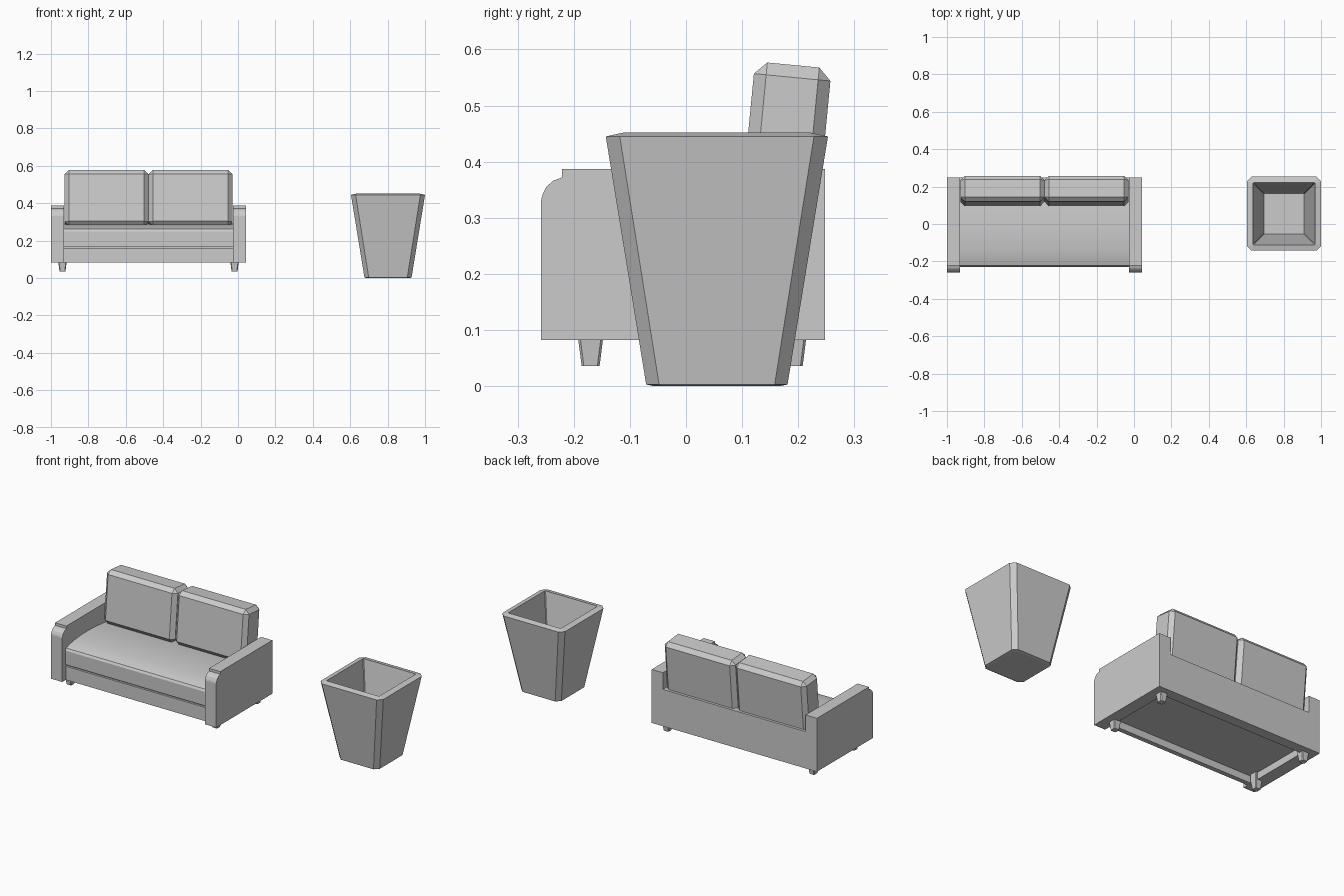
import bpy, bmesh, math
from mathutils import Matrix

if "Cube" in bpy.data.objects:
    bpy.data.objects.remove(bpy.data.objects["Cube"])

SX = -0.4785   # sofa centre in x


def finish(name, bm, smooth=None):
    bmesh.ops.recalc_face_normals(bm, faces=bm.faces)
    me = bpy.data.meshes.new(name)
    bm.to_mesh(me)
    bm.free()
    ob = bpy.data.objects.new(name, me)
    bpy.context.collection.objects.link(ob)
    if smooth:
        bpy.ops.object.select_all(action='DESELECT')
        bpy.context.view_layer.objects.active = ob
        ob.select_set(True)
        bpy.ops.object.shade_smooth_by_angle(angle=math.radians(smooth))
    return ob


def extrude_x(name, profile, x0, x1, smooth=None):
    """Extrude a (y, z) profile from x0 to x1."""
    bm = bmesh.new()
    f = bm.faces.new([bm.verts.new((x0, y, z)) for y, z in profile])
    new = bmesh.ops.extrude_face_region(bm, geom=[f])['geom']
    bmesh.ops.translate(bm, vec=(x1 - x0, 0, 0),
                        verts=[v for v in new if isinstance(v, bmesh.types.BMVert)])
    return finish(name, bm, smooth)


def box(name, x0, x1, y0, y1, z0, z1):
    return extrude_x(name, [(y0, z0), (y1, z0), (y1, z1), (y0, z1)], x0, x1)


def loft(name, rings):
    """Skin equal-length rings of points and cap both ends."""
    bm = bmesh.new()
    loops = [[bm.verts.new(p) for p in r] for r in rings]
    n = len(loops[0])
    for a, b in zip(loops, loops[1:]):
        for i in range(n):
            bm.faces.new((a[i], a[(i + 1) % n], b[(i + 1) % n], b[i]))
    bm.faces.new(loops[0])
    bm.faces.new(loops[-1])
    return finish(name, bm)


def square_ring(cx, cy, h, c, z):
    """Square of half-size h with corners cut by c."""
    k = h - c
    pts = [(h, -k), (h, k), (k, h), (-k, h), (-h, k), (-h, -k), (-k, -h), (k, -h)]
    return [(cx + x, cy + y, z) for x, y in pts]


# Arms with stepped, rounded fronts
arm = [(0.248, 0.082), (0.248, 0.387), (-0.221, 0.387), (-0.221, 0.372),
       (-0.237, 0.366), (-0.249, 0.355), (-0.256, 0.341), (-0.258, 0.332), (-0.258, 0.082)]
extrude_x("left_arm", arm, -1.0, -0.929)
extrude_x("right_arm", arm, -0.028, 0.043)

# Frame: back panel, front rail, recessed underside
box("back_panel", -0.929, -0.028, 0.19, 0.248, 0.082, 0.292)
box("front_rail", -0.929, -0.028, -0.226, -0.2, 0.082, 0.16)
box("base_slab", -0.929, -0.028, -0.2, 0.19, 0.122, 0.158)

# Seat with a crowned top
seat = [(-0.215, 0.158), (-0.215, 0.168), (-0.228, 0.17), (-0.229, 0.25), (-0.222, 0.262),
        (-0.19, 0.273), (-0.14, 0.281), (-0.08, 0.286), (-0.02, 0.287), (0.05, 0.284),
        (0.12, 0.277), (0.19, 0.268), (0.19, 0.158)]
extrude_x("seat", seat, -0.929, -0.028, 30)

# Leaning back cushions
for side, name in ((-1, "left_back_cushion"), (1, "right_back_cushion")):
    bm = bmesh.new()
    bmesh.ops.create_cube(bm, size=1)
    bmesh.ops.scale(bm, vec=(0.447, 0.137, 0.298), verts=bm.verts)
    bmesh.ops.bevel(bm, geom=bm.edges[:], offset=0.022, segments=1, affect='EDGES')
    bmesh.ops.transform(bm, verts=bm.verts, matrix=Matrix.Translation(
        (SX + side * 0.2245, 0.177, 0.424)) @ Matrix.Rotation(math.radians(-5.5), 4, 'X'))
    finish(name, bm)

# Tapered feet
for sx, xn in ((-1, "left"), (1, "right")):
    for y, yn in ((-0.17, "front"), (0.192, "back")):
        x = SX + sx * 0.46
        loft(f"{yn}_{xn}_foot", [square_ring(x, y, h, 0.004, z) for h, z in
                                 ((0.016, 0.036), (0.022, 0.083), (0.022, 0.125))])

# Square tapered planter with cut corners
loft("planter", [square_ring(0.802, 0.055, h, c, z) for h, c, z in
                 ((0.112, 0.02, 0.0), (0.126, 0.023, 0.003), (0.198, 0.025, 0.445),
                  (0.166, 0.004, 0.452), (0.108, 0.003, 0.1))])
